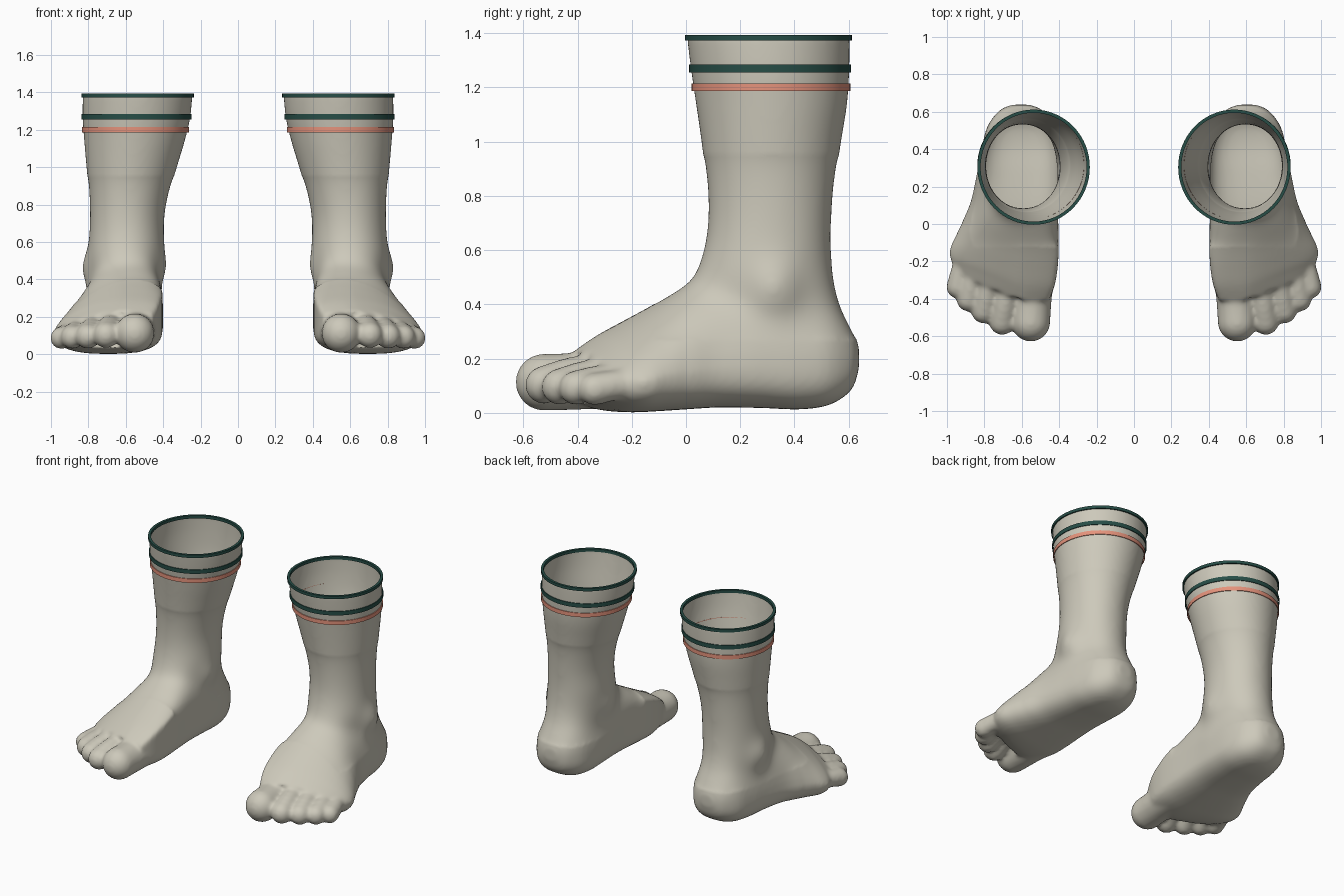
import bpy, bmesh, math
from mathutils import Vector, Matrix

if "Cube" in bpy.data.objects:
    bpy.data.objects.remove(bpy.data.objects["Cube"])


def material(name, rgb):
    m = bpy.data.materials.new(name)
    m.use_nodes = True
    m.diffuse_color = (*rgb, 1)
    m.node_tree.nodes["Principled BSDF"].inputs["Base Color"].default_value = (*rgb, 1)
    return m


FABRIC = material("warm grey", (0.61, 0.585, 0.495))
GREEN = material("dark green", (0.02, 0.075, 0.062))
CORAL = material("coral", (0.78, 0.29, 0.20))


def spline(rows, t):
    """Catmull-Rom value of a list of rows at t in 0..1."""
    f = t * (len(rows) - 1)
    i = min(int(f), len(rows) - 2)
    u = f - i
    a, b, c, d = (Vector(rows[max(0, min(len(rows) - 1, i + k))]) for k in (-1, 0, 1, 2))
    return b + (c - a) * (u / 2) + (a * 2 - b * 5 + c * 4 - d) * (u * u / 2) \
        + (b * 3 - a - c * 3 + d) * (u ** 3 / 2)


def loft(bm, rings, closed=False):
    """Skin a list of point rings; cap the ends unless closed into a loop."""
    loops = [[bm.verts.new(p) for p in ring] for ring in rings]
    pairs = list(zip(loops, loops[1:])) + ([(loops[-1], loops[0])] if closed else [])
    for a, b in pairs:
        for i in range(len(a)):
            j = (i + 1) % len(a)
            bm.faces.new((a[i], a[j], b[j], b[i]))
    if not closed:
        bm.faces.new(loops[0][::-1])
        bm.faces.new(loops[-1])


def ball(bm, centre, r, scale=(1, 1, 1)):
    bmesh.ops.create_uvsphere(bm, u_segments=24, v_segments=16, radius=r,
                              matrix=Matrix.Translation(centre) @ Matrix.Diagonal((*scale, 1)))


# Leg sections: z, x min, x max, y min, y max
LEG = [(0.20, 0.46, 0.74, 0.12, 0.57), (0.32, 0.43, 0.77, 0.08, 0.585),
       (0.42, 0.41, 0.795, 0.05, 0.565), (0.50, 0.398, 0.805, 0.03, 0.547),
       (0.60, 0.390, 0.80, 0.062, 0.54), (0.72, 0.393, 0.795, 0.078, 0.541),
       (0.86, 0.368, 0.798, 0.073, 0.552), (1.00, 0.327, 0.81, 0.057, 0.572),
       (1.14, 0.285, 0.822, 0.037, 0.594), (1.27, 0.255, 0.831, 0.018, 0.602),
       (1.40, 0.243, 0.829, 0.002, 0.604)]

# Foot sections: y, x min, x max, ridge x, widest z, z min, z max
FOOT = [(0.638, 0.56, 0.65, 0.60, 0.20, 0.165, 0.24), (0.61, 0.492, 0.715, 0.60, 0.19, 0.085, 0.32),
        (0.53, 0.432, 0.78, 0.60, 0.18, 0.03, 0.44), (0.42, 0.405, 0.812, 0.60, 0.17, 0.013, 0.49),
        (0.28, 0.40, 0.838, 0.60, 0.17, 0.018, 0.52), (0.12, 0.405, 0.873, 0.58, 0.16, 0.02, 0.53),
        (0.0, 0.405, 0.922, 0.57, 0.15, 0.013, 0.475), (-0.12, 0.403, 0.957, 0.56, 0.14, 0.006, 0.40),
        (-0.23, 0.408, 0.983, 0.56, 0.125, 0.002, 0.34), (-0.33, 0.425, 0.982, 0.57, 0.12, 0.01, 0.285),
        (-0.41, 0.455, 0.95, 0.59, 0.115, 0.035, 0.23)]

# Toes: root, knuckle and tip, each x, y, z, radius
TOES = [[(0.54, -0.28, 0.13, 0.115), (0.546, -0.41, 0.117, 0.106), (0.552, -0.524, 0.113, 0.105)],
        [(0.67, -0.33, 0.15, 0.07), (0.69, -0.43, 0.142, 0.062), (0.705, -0.524, 0.103, 0.070)],
        [(0.76, -0.28, 0.14, 0.07), (0.785, -0.38, 0.13, 0.061), (0.803, -0.466, 0.096, 0.067)],
        [(0.84, -0.23, 0.12, 0.065), (0.868, -0.32, 0.118, 0.058), (0.885, -0.405, 0.092, 0.064)],
        [(0.89, -0.18, 0.105, 0.065), (0.925, -0.26, 0.102, 0.057), (0.944, -0.338, 0.087, 0.06)]]


def leg_ring(z, grow=0.0, n=64):
    """Oval cross-section of the leg at height z."""
    lo, hi = 0.0, 1.0
    for _ in range(30):
        mid = (lo + hi) / 2
        lo, hi = (mid, hi) if spline(LEG, mid)[0] < z else (lo, mid)
    _, x0, x1, y0, y1 = spline(LEG, lo)
    return [((x0 + x1) / 2 + ((x1 - x0) / 2 + grow) * math.cos(a),
             (y0 + y1) / 2 + ((y1 - y0) / 2 + grow) * math.sin(a), z)
            for a in (math.tau * i / n for i in range(n))]


def foot_ring(t, n=48):
    """Cross-section with a flat sole and a ridge leaning to the big toe side."""
    y, x0, x1, ridge, zw, z0, z1 = spline(FOOT, t)
    cx, ring = (x0 + x1) / 2, []
    slant = 0.4 * max(0, min(1, -y / 0.35))
    for i in range(n):
        c, s = math.cos(math.tau * i / n), math.sin(math.tau * i / n)
        power = 0.75 if s < 0 else 0.95 - 0.3 * slant
        x = cx + (x1 - x0) / 2 * math.copysign(abs(c) ** power, c) + (ridge - cx) * max(0, s)
        x = max(x, x0)
        z = zw + (z1 - zw if s > 0 else zw - z0) * math.copysign(abs(s) ** power, s)
        ring.append((x, y + slant * max(0, x - 0.6), z))
    return ring


def add_pair(name, mesh, mat):
    """Place the part on the left side and its mirror image on the right."""
    mesh.materials.clear()
    mesh.materials.append(mat)
    other = mesh.copy()
    other.transform(Matrix.Diagonal((-1, 1, 1, 1)))
    other.flip_normals()
    for side, me in (("left", mesh), ("right", other)):
        me.name = f"{side}_{name}"
        ob = bpy.data.objects.new(me.name, me)
        bpy.context.collection.objects.link(ob)
        bpy.ops.object.select_all(action='DESELECT')
        ob.select_set(True)
        bpy.context.view_layer.objects.active = ob
        bpy.ops.object.shade_smooth_by_angle(angle=math.radians(50))


# Foot: overlapping solids for leg, foot, toes and ankle bones
bm = bmesh.new()
loft(bm, [leg_ring(0.21 + 1.19 * i / 50) for i in range(51)])
loft(bm, [foot_ring(i / 50) for i in range(51)])
for toe in TOES:
    for i in range(13):
        x, y, z, r = spline(toe, i / 12)
        ball(bm, (x, y, z), r)
ball(bm, (0.70, 0.32, 0.46), 0.145, (1, 0.9, 1.1))
ball(bm, (0.52, 0.27, 0.48), 0.15, (1, 0.9, 1.1))
bmesh.ops.recalc_face_normals(bm, faces=bm.faces)
source_mesh = bpy.data.meshes.new("foot_source")
bm.to_mesh(source_mesh)
bm.free()
source = bpy.data.objects.new("foot_source", source_mesh)
bpy.context.collection.objects.link(source)

# Fuse into one skin and soften the joins
fuse = source.modifiers.new("fuse", 'REMESH')
fuse.mode = 'VOXEL'
fuse.voxel_size = 0.012
soften = source.modifiers.new("soften", 'SMOOTH')
soften.factor = 0.5
soften.iterations = 10
bpy.context.view_layer.update()
skin = bpy.data.meshes.new_from_object(source.evaluated_get(bpy.context.evaluated_depsgraph_get()))
bpy.data.objects.remove(source)

# Blend the ankle further, then open the top of the leg
bm = bmesh.new()
bm.from_mesh(skin)
ankle = [v for v in bm.verts if 0.27 < v.co.z < 0.95 and v.co.y > -0.12]
for _ in range(90):
    bmesh.ops.smooth_vert(bm, verts=ankle, factor=0.5, use_axis_x=True, use_axis_y=True, use_axis_z=True)
bmesh.ops.bisect_plane(bm, geom=bm.verts[:] + bm.edges[:] + bm.faces[:],
                       plane_co=(0, 0, 1.38), plane_no=(0, 0, 1), clear_outer=True)
bm.to_mesh(skin)
bm.free()
add_pair("foot", skin, FABRIC)


# Rim and stripes: closed bands that follow the leg
def band(name, z, half, out, inn, mat):
    bm = bmesh.new()
    profile = [(inn, -half), (out, -half), (out, half), (inn, half)]
    loft(bm, [[(x, y, z + dz) for x, y, _ in leg_ring(z, g)] for g, dz in profile], closed=True)
    bmesh.ops.recalc_face_normals(bm, faces=bm.faces)
    me = bpy.data.meshes.new(name)
    bm.to_mesh(me)
    bm.free()
    add_pair(name, me, mat)


band("rim", 1.384, 0.01, 0.008, -0.009, GREEN)
band("upper_stripe", 1.27, 0.014, 0.007, 0.002, GREEN)
band("lower_stripe", 1.2, 0.014, 0.007, 0.002, CORAL)
